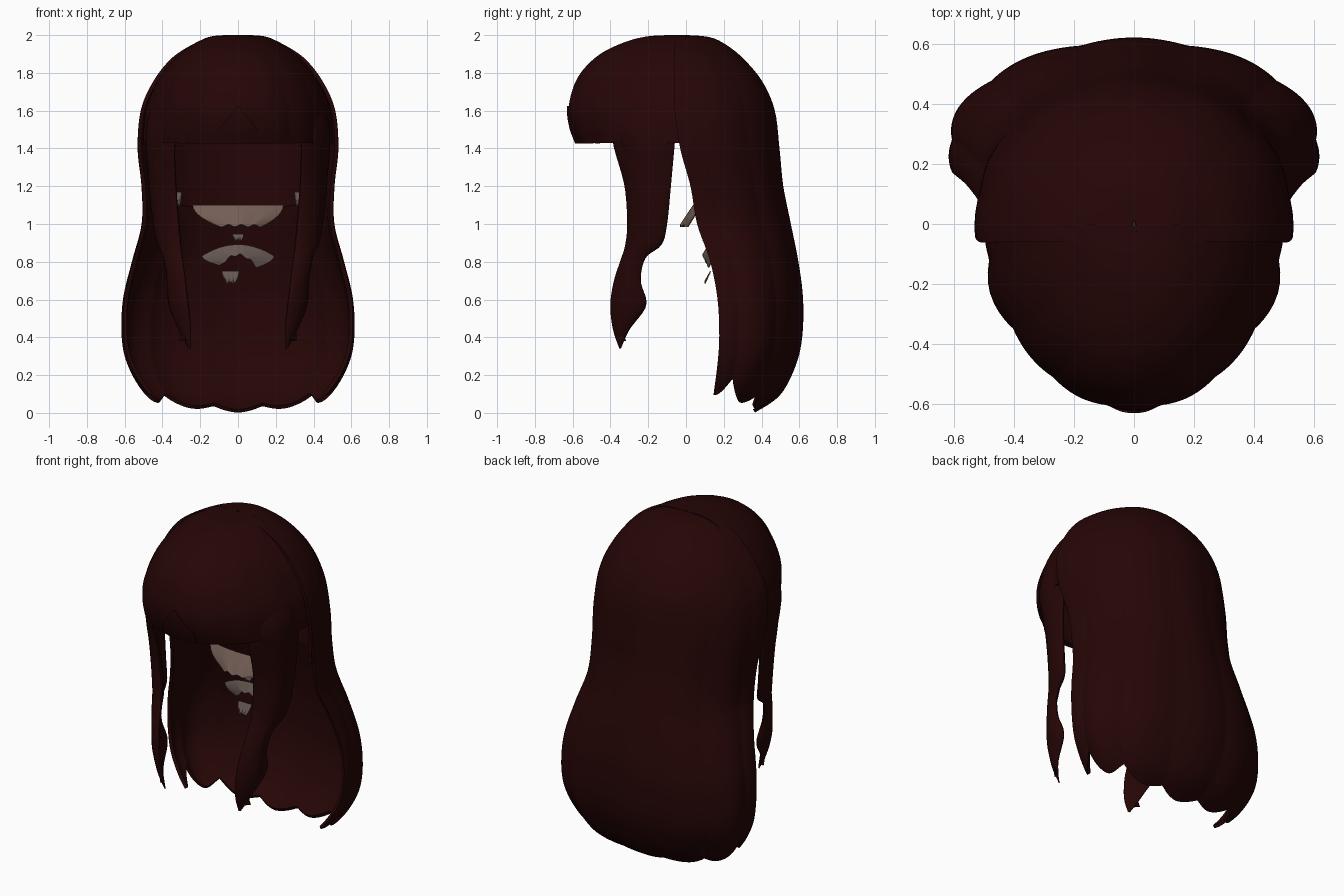
import bpy
from math import sin, cos, pi, radians

cube = bpy.data.objects.get("Cube")
if cube:
    bpy.data.objects.remove(cube, do_unlink=True)


def material(name, colour):
    mat = bpy.data.materials.new(name)
    mat.use_nodes = True
    mat.diffuse_color = (*colour, 1)
    bsdf = mat.node_tree.nodes["Principled BSDF"]
    bsdf.inputs["Base Color"].default_value = (*colour, 1)
    bsdf.inputs["Roughness"].default_value = 0.8
    return mat


HAIR = material("dark red hair", (0.019, 0.0017, 0.0017))
SKIN = material("dusky skin", (0.17, 0.11, 0.09))
SHADE = material("shaded skin", (0.13, 0.095, 0.08))


def spline(rows, p):
    """Smooth curve through the rows, with p counted in rows."""
    last = len(rows) - 1
    i = max(0, min(int(p), last - 1))
    t = p - i
    a, b, c, d = (rows[max(0, min(j, last))] for j in range(i - 1, i + 3))
    return [q + t * ((r - o) + t * (2 * o - 5 * q + 4 * r - s + t * (3 * (q - r) + s - o))) / 2
            for o, q, r, s in zip(a, b, c, d)]


def sheet(name, point, across, down, mat, thickness=0.0, closed=False):
    """Grid surface from point(u, v), with u and v running from 0 to 1."""
    verts = [point(i / across, j / down) for j in range(down + 1) for i in range(across + 1)]
    w = across + 1
    faces = [(j * w + i, j * w + i + 1, (j + 1) * w + i + 1, (j + 1) * w + i)
             for j in range(down) for i in range(across)]
    if closed:
        faces += [tuple(range(across)), tuple(down * w + i for i in reversed(range(across)))]
    mesh = bpy.data.meshes.new(name)
    mesh.from_pydata(verts, [], faces)
    mesh.materials.append(mat)
    obj = bpy.data.objects.new(name, mesh)
    bpy.context.collection.objects.link(obj)
    bpy.ops.object.select_all(action="DESELECT")
    obj.select_set(True)
    bpy.context.view_layer.objects.active = obj
    if thickness:
        shell = obj.modifiers.new("thickness", "SOLIDIFY")
        shell.thickness = thickness
        shell.offset = 0
        bpy.ops.object.modifier_apply(modifier=shell.name)
    bpy.ops.object.shade_smooth_by_angle(angle=radians(40))


def crease(angle, strands):
    return 1 - abs(cos(strands * angle))


# Back hair: height, half width, front edge, back
BACK = [(1.99, .01, -.06, .01), (1.98, .14, -.06, .12), (1.945, .23, -.06, .2),
        (1.87, .345, -.06, .295), (1.75, .44, -.06, .395), (1.6, .505, -.06, .46),
        (1.4, .522, -.03, .485), (1.2, .502, .025, .505), (1, .502, .06, .545),
        (.8, .555, .13, .585), (.6, .605, .17, .61), (.4, .615, .18, .605),
        (.25, .585, .17, .57), (.1, .49, .15, .49), (.01, .36, .14, .36)]


def back_point(u, v):
    a = (u - .5) * pi
    side = abs(2 * u - 1)
    gap = crease(a, 6)
    end = len(BACK) - 1 - side - gap * (.3 + .7 * side ** 2)
    z, w, f, b = spline(BACK, v * end)
    r = 1 - gap * (.006 + .034 * v ** 2)
    curl = .36 * v ** 2
    a *= 1 + 2 * curl / pi
    depth = (cos(a) + sin(curl)) / (1 + sin(curl))
    return w * r * sin(a), f + (b - f) * r * depth, z


sheet("back_hair", back_point, 128, 70, HAIR, .02)

# Front crown and fringe: height, half width, forward reach
FRONT = [(1.99, .01, .01), (1.985, .14, .19), (1.95, .23, .33), (1.88, .335, .465),
         (1.77, .43, .565), (1.63, .498, .61), (1.52, .517, .602), (1.43, .52, .57)]


def front_point(u, v, lift=0.0):
    a = (u - .5) * pi
    z, w, d = spline(FRONT, v * (len(FRONT) - 1))
    r = 1 - .016 * v * crease(a, 8)
    return (w * r + lift) * .945 * sin(a), -(d * r + lift) * cos(a), z


sheet("fringe", front_point, 96, 36, HAIR, .02)


# Peaked short lock in the middle of the fringe
def peak_point(u, v):
    half = .07 * min(1, .03 + v * 1.6)
    return front_point(.5 + (2 * u - 1) * half, .72 + .285 * v, .012)


sheet("fringe_peak", peak_point, 24, 16, HAIR, .012)

# Side locks: height, front edge x and y, back edge x and y
LOCK = [(1.7, .25, -.38, .4, -.04), (1.55, .31, -.39, .445, -.05), (1.42, .335, -.385, .46, -.06),
        (1.2, .33, -.325, .455, -.08), (1, .315, -.31, .435, -.1), (.89, .305, -.32, .41, -.13),
        (.82, .295, -.34, .39, -.215), (.7, .28, -.38, .365, -.24), (.57, .265, -.4, .345, -.21),
        (.44, .25, -.385, .31, -.3), (.34, .25, -.352, .262, -.345)]
INNER = [(z + .04, fx + .06, fy + .035, bx + .01, by - .025) for z, fx, fy, bx, by in LOCK]


def make_lock(name, rows, side, thick):
    def point(u, v):
        z, fx, fy, bx, by = spline(rows, v * (len(rows) - 1))
        turn = 2 * pi * u
        s = (1 - cos(turn)) / 2
        dx, dy = bx - fx, by - fy
        size = (dx * dx + dy * dy) ** .5
        full = min(1, .3 + 1.5 * v) * thick
        out = (.12 * sin(pi * s) + full * sin(turn)) * min(size, .3)
        return side * (fx + dx * s + out * dy / size), fy + dy * s - out * dx / size, z
    sheet(name, point, 24, 48, HAIR, closed=True)


for label, side in (("left", 1), ("right", -1)):
    make_lock(label + "_side_lock", LOCK, side, .16)
    make_lock(label + "_inner_lock", INNER, side, .1)


# Short layer lining the nape
def nape_point(u, v):
    a = (u - .5) * pi
    return .43 * sin(a), .09 + .32 * cos(a), 1.65 - v * (.55 + .03 * cos(2 * a))


sheet("nape_layer", nape_point, 40, 10, HAIR, .015)


# Neck and shoulder slivers between the locks
def sliver(name, mat, x, half, top, bottom, y_top, y_bottom, bend=0.0, arch=0.0):
    def point(u, v):
        s = 2 * u - 1
        ragged = .006 * sin(11 * s) * v
        return (x + s * half * (1 - .5 * v * v), y_top + (y_bottom - y_top) * v + bend * s * s,
                top + (bottom - top) * v - arch * s * s + ragged)
    sheet(name, point, 32, 6, mat, .006)


sliver("neck_sliver", SKIN, 0, .24, 1.1, .99, .04, -.03, .04)
sliver("collar_sliver", SHADE, 0, .03, .945, .915, .1, .09)
sliver("shoulder_sliver", SHADE, 0, .19, .89, .835, .12, .09, .03, .06)
sliver("chest_sliver", SHADE, -.04, .045, .75, .69, .13, .1)
for label, side in (("left", 1), ("right", -1)):
    sliver(label + "_cheek_sliver", SHADE, side * .315, .015, 1.17, 1.1, .1, .09)
